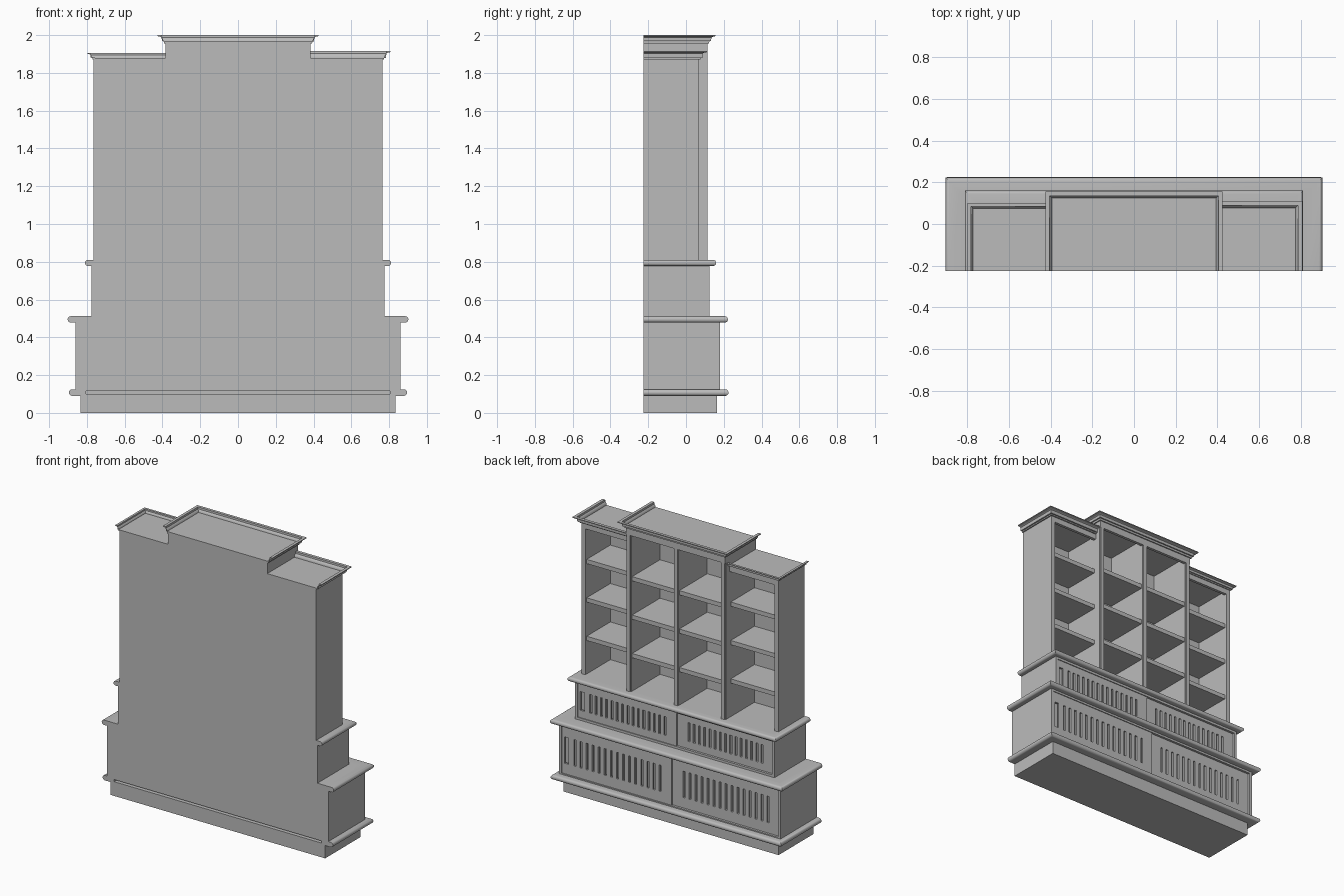
import bpy, bmesh, math

if "Cube" in bpy.data.objects:
    bpy.data.objects.remove(bpy.data.objects["Cube"], do_unlink=True)

GREY = (0.5, 0.5, 0.5, 1)
paint = bpy.data.materials.new("plain grey")
paint.use_nodes = True
paint.diffuse_color = GREY
paint.node_tree.nodes["Principled BSDF"].inputs["Base Color"].default_value = GREY

BACK = -0.225


def finish(name, bm, smooth=False):
    bmesh.ops.recalc_face_normals(bm, faces=bm.faces)
    mesh = bpy.data.meshes.new(name)
    bm.to_mesh(mesh)
    bm.free()
    mesh.materials.append(paint)
    ob = bpy.data.objects.new(name, mesh)
    bpy.context.collection.objects.link(ob)
    if smooth:
        bpy.ops.object.select_all(action='DESELECT')
        ob.select_set(True)
        bpy.context.view_layer.objects.active = ob
        bpy.ops.object.shade_smooth_by_angle(angle=math.radians(40))
    return ob


def boxes(name, spans):
    """One object from boxes given as (x0, x1, y0, y1, z0, z1)."""
    bm = bmesh.new()
    for x0, x1, y0, y1, z0, z1 in spans:
        for v in bmesh.ops.create_cube(bm, size=1)["verts"]:
            v.co = (x1 if v.co.x > 0 else x0,
                    y1 if v.co.y > 0 else y0,
                    z1 if v.co.z > 0 else z0)
    return finish(name, bm)


def sweep(name, path, profile):
    """Mitred moulding: path of (x, y, outward x, outward y), profile of (out, z)."""
    bm = bmesh.new()
    rings = [[bm.verts.new((x + o * dx, y + o * dy, z)) for o, z in profile]
             for x, y, dx, dy in path]
    n = len(profile)
    for a, b in zip(rings, rings[1:]):
        for i in range(n):
            j = (i + 1) % n
            bm.faces.new((a[i], a[j], b[j], b[i]))
    bm.faces.new(rings[0])
    bm.faces.new(rings[-1])
    return finish(name, bm, True)


def three_sides(hx, yf):
    return [(-hx, BACK, -1, 0), (-hx, yf, -1, 1), (hx, yf, 1, 1), (hx, BACK, 1, 0)]


def nose(z0, z1, out):
    """Half-round edge with a flat top and bottom."""
    r = (z1 - z0) / 2
    arc = [(out - r + r * math.cos(t), z0 + r + r * math.sin(t))
           for t in [math.pi * (i / 8 - 0.5) for i in range(9)]]
    return [(-0.03, z0)] + arc + [(-0.03, z1)]


def crown(z0, z1, out, floor):
    """Flared cornice with a raised rim."""
    h = z1 - z0
    cove = [(out * (0.2 + 0.7 * (1 - math.cos(t))), z0 + h * (0.15 + 0.7 * math.sin(t)))
            for t in [math.pi / 2 * i / 6 for i in range(7)]]
    return ([(-0.01, z0), (out * 0.2, z0)] + cove +
            [(out, z0 + h * 0.88), (out, z1), (out * 0.5, z1),
             (out * 0.45, floor), (-0.01, floor)])


# Plinth and the rounded ledges
boxes("plinth", [(-0.835, 0.835, BACK, 0.165, 0, 0.10)])
sweep("base_moulding", three_sides(0.835, 0.165), nose(0.09, 0.125, 0.06))
sweep("lower_counter", three_sides(0.86, 0.18), nose(0.478, 0.512, 0.042))
sweep("upper_counter", three_sides(0.775, 0.125), nose(0.778, 0.81, 0.035))
boxes("counter_tops", [(-0.85, 0.85, BACK, 0.17, 0.478, 0.512),
                       (-0.765, 0.765, BACK, 0.115, 0.778, 0.81)])


def cabinet(name, hx, yf, z0, z1):
    """Closed carcass with a face frame and two slotted sliding doors."""
    rim, inset = 0.018, 0.035
    boxes(name + "_carcass", [(-hx, hx, BACK, yf - inset, z0, z1),
                              (-hx, -hx + rim, BACK, yf, z0, z1),
                              (hx - rim, hx, BACK, yf, z0, z1),
                              (-hx, hx, BACK, yf, z1 - rim, z1),
                              (-hx, hx, BACK, yf, z0, z0 + rim)])
    b, t = z0 + rim, z1 - rim
    mid, half = (b + t) / 2, (t - b) * 0.28
    for side, label, y1 in ((1, "left", yf - 0.006), (-1, "right", yf - 0.016)):
        lo, hi = (-0.01, hx - rim) if side > 0 else (-hx + rim, 0.0)
        y0 = y1 - 0.014
        count, width = 15, 0.016
        first, last = lo + 0.09, hi - 0.10
        step = (last - first) / (count - 1)
        slots = [(first + i * step - width / 2, first + i * step + width / 2)
                 for i in range(count)]
        if side > 0:
            slots.append((hi - 0.05, hi - 0.018))      # finger pull
        edges = [lo] + [e for s in slots for e in s] + [hi]
        stiles = [(edges[i], edges[i + 1], y0, y1, mid - half, mid + half)
                  for i in range(0, len(edges), 2)]
        rails = [(lo, hi, y0, y1, b, mid - half), (lo, hi, y0, y1, mid + half, t)]
        boxes(f"{name}_{label}_door", stiles + rails)


cabinet("lower_cabinet", 0.86, 0.18, 0.115, 0.482)
cabinet("upper_cabinet", 0.775, 0.125, 0.51, 0.78)

# Bookcase shell
SIDE_X, MID_X, SIDE_Y, MID_Y = 0.765, 0.385, 0.068, 0.115
SIDE_Z, MID_Z, FLOOR = 1.88, 1.968, 0.81
boxes("back_panel", [(-SIDE_X, SIDE_X, BACK, BACK + 0.015, 0.8, SIDE_Z),
                     (-MID_X, MID_X, BACK, BACK + 0.015, 0.8, MID_Z)])
post = 0.03
for s, label in ((1, "left"), (-1, "right")):
    x0, x1 = sorted((s * SIDE_X, s * (SIDE_X - post)))
    boxes(label + "_end_panel", [(x0, x1, BACK, SIDE_Y, FLOOR, SIDE_Z)])
    x0, x1 = sorted((s * SIDE_X, s * MID_X))
    boxes(label + "_side_roof", [(x0, x1, BACK, SIDE_Y, SIDE_Z - 0.02, SIDE_Z),
                                 (x0, x1, SIDE_Y - 0.02, SIDE_Y, SIDE_Z - 0.045, SIDE_Z)])
boxes("centre_roof", [(-MID_X, MID_X, BACK, MID_Y, MID_Z - 0.02, MID_Z),
                      (-MID_X, MID_X, MID_Y - 0.02, MID_Y, MID_Z - 0.06, MID_Z)])

# Upright dividers with a narrower moulded front edge
for x, label in ((-MID_X + 0.018, "right"), (0, "middle"), (MID_X - 0.018, "left")):
    boxes(label + "_divider", [(x - 0.018, x + 0.018, BACK, MID_Y - 0.008, FLOOR, MID_Z),
                               (x - 0.013, x + 0.013, BACK, MID_Y, FLOOR, MID_Z)])

# Shelves, three per bay
bays = [(-SIDE_X + post, -MID_X, SIDE_Y), (-MID_X + 0.036, -0.018, MID_Y),
        (0.018, MID_X - 0.036, MID_Y), (MID_X, SIDE_X - post, SIDE_Y)]
boxes("shelves", [(x0, x1, BACK, y - 0.015, z - 0.03, z)
                  for x0, x1, y in bays for z in (1.075, 1.345, 1.615)])

# Cornices
sweep("centre_cornice", three_sides(MID_X, MID_Y), crown(1.955, 2.0, 0.04, MID_Z))
for s, label, top, out in ((1, "left", 1.915, 0.042), (-1, "right", 1.905, 0.032)):
    path = [(s * MID_X, SIDE_Y, 0, 1), (s * SIDE_X, SIDE_Y, s, 1), (s * SIDE_X, BACK, s, 0)]
    sweep(label + "_side_cornice", path, crown(1.872, top, out, SIDE_Z))
